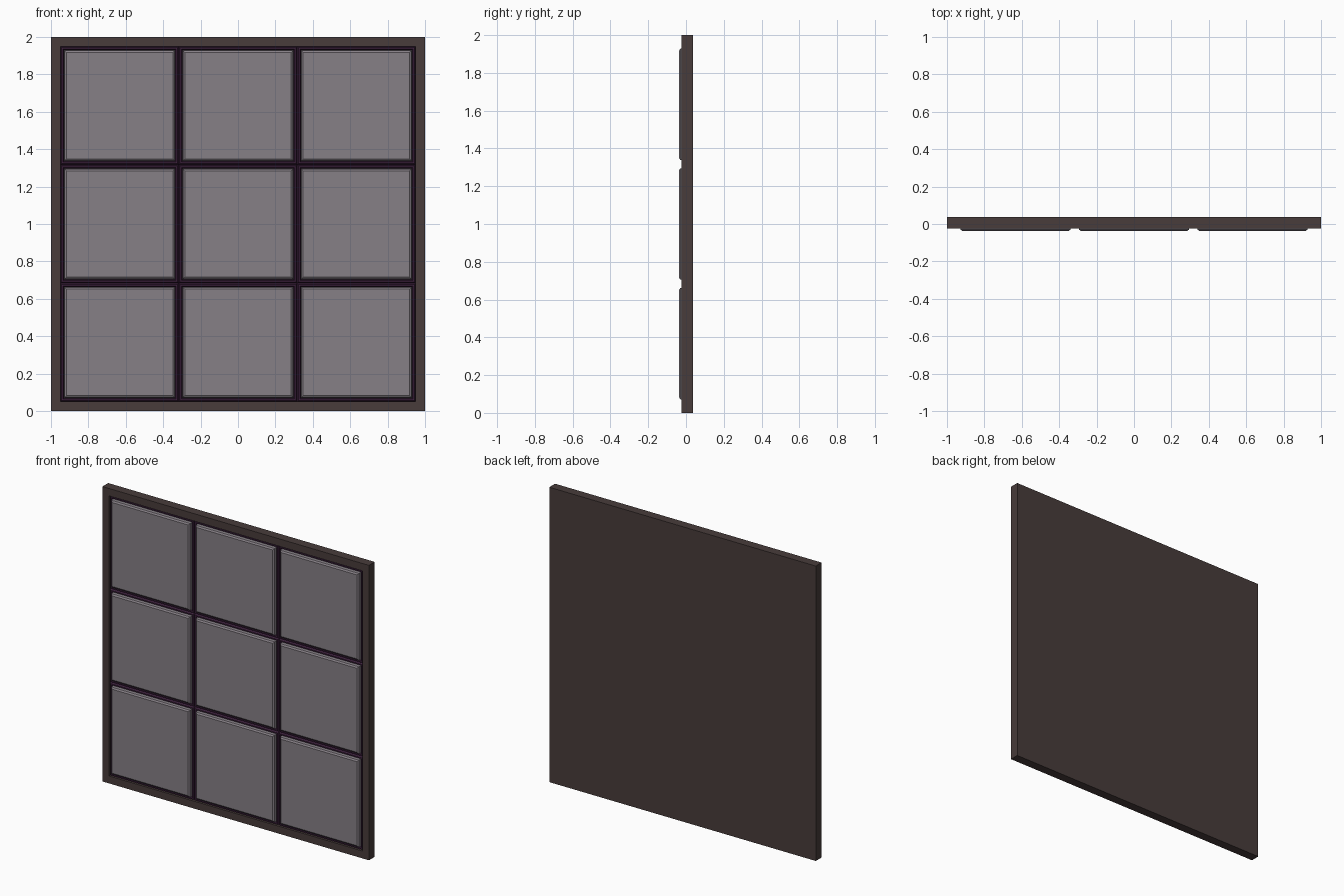
import bpy, bmesh

if "Cube" in bpy.data.objects:
    bpy.data.objects.remove(bpy.data.objects["Cube"])

FRONT, BACK = -0.025, 0.037   # frame faces
OPEN = 0.95                   # half width of the opening
PITCH = 2 * OPEN / 3


def material(name, color):
    m = bpy.data.materials.new(name)
    m.diffuse_color = color
    m.use_nodes = True
    m.node_tree.nodes["Principled BSDF"].inputs["Base Color"].default_value = m.diffuse_color
    return m


def ring_stack(name, center, profile, mat, cap_first=False, cap_last=False):
    """Square loops (half size, y) bridged one after another."""
    bm = bmesh.new()
    cx, cz = center
    loops = [[bm.verts.new((cx + sx * h, y, cz + sz * h))
              for sx, sz in ((-1, -1), (1, -1), (1, 1), (-1, 1))]
             for h, y in profile]
    for a, b in zip(loops, loops[1:]):
        for i in range(4):
            j = (i + 1) % 4
            bm.faces.new((a[i], a[j], b[j], b[i]))
    if cap_first:
        bm.faces.new(loops[0][::-1])
    if cap_last:
        bm.faces.new(loops[-1])
    me = bpy.data.meshes.new(name)
    bm.to_mesh(me)
    bm.free()
    me.materials.append(mat)
    ob = bpy.data.objects.new(name, me)
    bpy.context.collection.objects.link(ob)
    return ob


brown = material("dark_wood", (0.065, 0.045, 0.043, 1))
purple = material("purple_trim", (0.05, 0.016, 0.05, 1))
glass = material("pane_glass", (0.24, 0.215, 0.24, 0.8))

# outer frame: back panel, sides, front border, opening walls
ring_stack("frame", (0, 1),
           [(1, BACK), (1, FRONT), (OPEN, FRONT), (OPEN, -0.005)],
           brown, cap_first=True)

for row in range(3):
    for col in range(3):
        c = ((col - 1) * PITCH, 1 + (row - 1) * PITCH)
        h = PITCH / 2
        # moulded trim around each pane
        ring_stack(f"trim_{row}_{col}", c,
                   [(h, -0.005), (h - 0.006, -0.02), (h - 0.014, -0.02),
                    (h - 0.02, -0.005), (h - 0.026, -0.005)], purple)
        # raised pane with bevelled border
        ring_stack(f"pane_{row}_{col}", c,
                   [(h - 0.02, -0.005), (h - 0.022, -0.03), (h - 0.032, -0.037)],
                   glass, cap_last=True)
